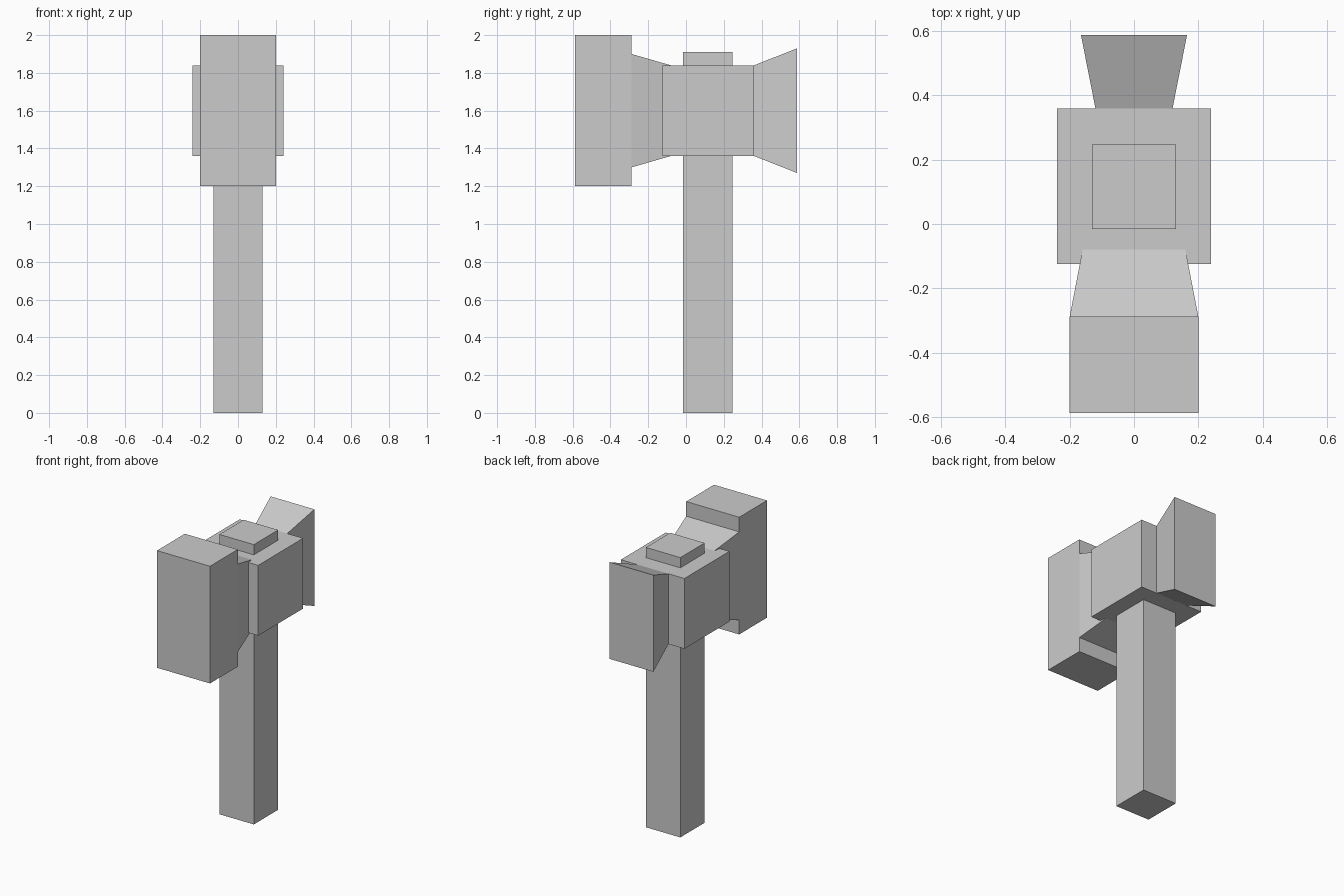
import bpy

if "Cube" in bpy.data.objects:
    bpy.data.objects.remove(bpy.data.objects["Cube"])

HEAD_Z = 1.6  # centre height of the head


def loft(name, sections):
    """Solid along y from rectangular sections (y, half_width, half_height, centre_z)."""
    verts, faces = [], []
    for y, w, h, z in sections:
        verts += [(-w, y, z - h), (w, y, z - h), (w, y, z + h), (-w, y, z + h)]
    for s in range(len(sections) - 1):
        a = s * 4
        for i in range(4):
            j = (i + 1) % 4
            faces.append((a + j, a + i, a + 4 + i, a + 4 + j))
    n = len(verts)
    faces += [(0, 1, 2, 3), (n - 1, n - 2, n - 3, n - 4)]
    mesh = bpy.data.meshes.new(name)
    mesh.from_pydata(verts, [], faces)
    obj = bpy.data.objects.new(name, mesh)
    bpy.context.collection.objects.link(obj)
    return obj


# Handle passing up through the head
loft("handle", [(-0.015, 0.13, 0.955, 0.955), (0.247, 0.13, 0.955, 0.955)])

# Central head block
loft("head_block", [(-0.125, 0.24, 0.24, HEAD_Z), (0.36, 0.24, 0.24, HEAD_Z)])

# Striking face with its stepped, tapering neck
loft("striking_face", [(-0.588, 0.2, 0.4, HEAD_Z), (-0.288, 0.2, 0.4, HEAD_Z),
                       (-0.288, 0.2, 0.3, HEAD_Z), (-0.08, 0.16, 0.24, HEAD_Z)])

# Flared rear end
loft("rear_flare", [(0.355, 0.119, 0.238, HEAD_Z), (0.588, 0.165, 0.33, HEAD_Z)])
